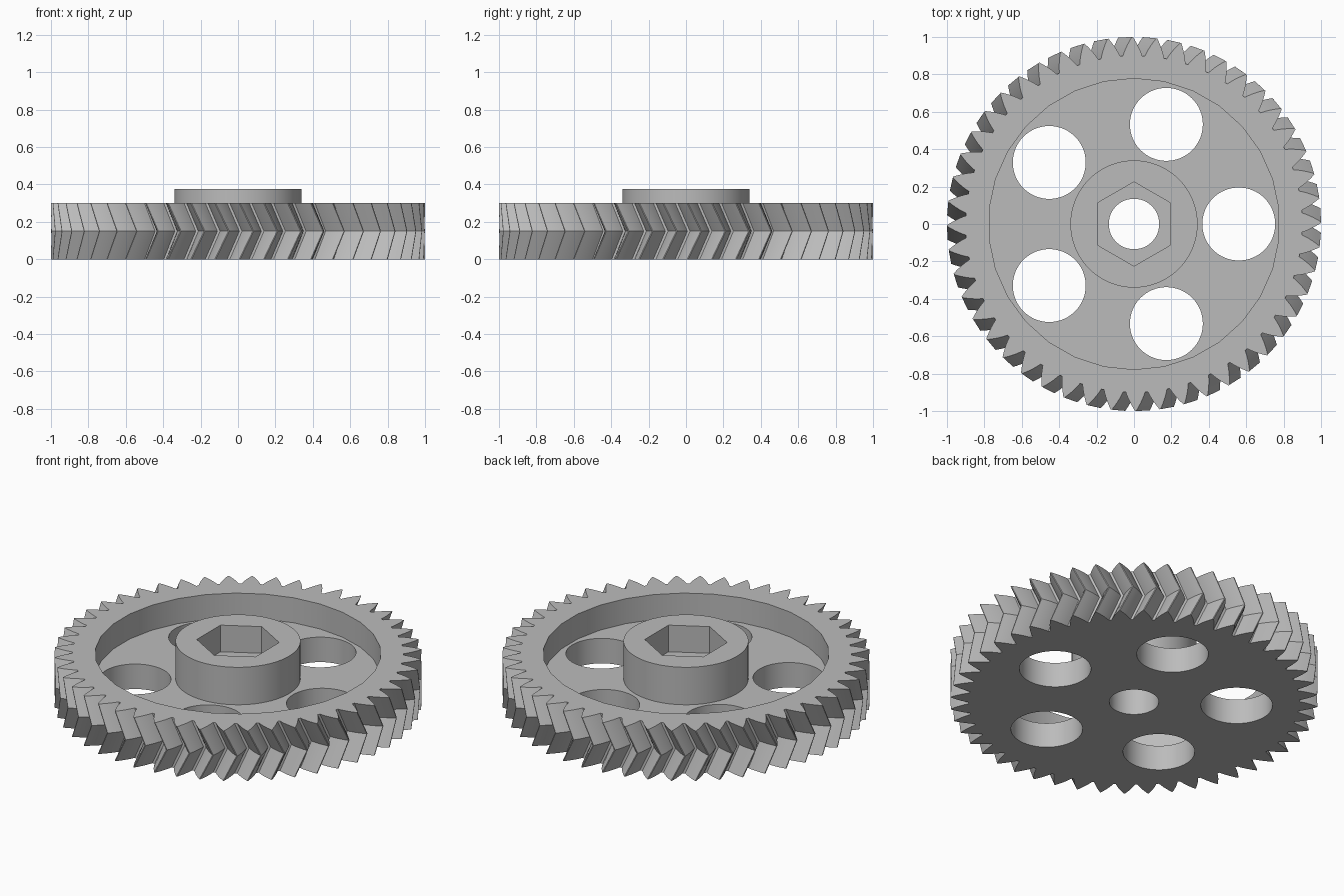
import bpy, bmesh, math
from mathutils import Matrix

if "Cube" in bpy.data.objects:
    bpy.data.objects.remove(bpy.data.objects["Cube"])

TEETH = 48
PITCH = 2 * math.pi / TEETH
TWIST = math.radians(200 / TEETH)
PHASE = math.radians(0.5)
GEAR_H, WEB_H, BOSS_H, POCKET_Z = 0.3, 0.15, 0.375, 0.215
ROOT_R, TIP_R, BASE_R = 0.9, 1.0, 0.84

grey = bpy.data.materials.new("plain grey")
grey.use_nodes = True
colour = (0.5, 0.5, 0.5, 1)
grey.diffuse_color = colour
grey.node_tree.nodes["Principled BSDF"].inputs["Base Color"].default_value = colour


def make_object(name, bm):
    bmesh.ops.recalc_face_normals(bm, faces=bm.faces)
    mesh = bpy.data.meshes.new(name)
    bm.to_mesh(mesh)
    bm.free()
    mesh.materials.append(grey)
    ob = bpy.data.objects.new(name, mesh)
    bpy.context.collection.objects.link(ob)
    return ob


def cylinder(name, radius, z0, z1, sides, x=0, y=0, turn=0):
    bm = bmesh.new()
    bmesh.ops.create_cone(bm, cap_ends=True, segments=sides, radius1=radius,
                          radius2=radius, depth=z1 - z0,
                          matrix=Matrix.Translation((x, y, (z0 + z1) / 2))
                          @ Matrix.Rotation(turn, 4, "Z"))
    return make_object(name, bm)


def combine(target, tool, operation):
    mod = target.modifiers.new(operation.lower(), "BOOLEAN")
    mod.operation, mod.object, mod.solver = operation, tool, "EXACT"
    bpy.context.view_layer.objects.active = target
    bpy.ops.object.modifier_apply(modifier=mod.name)
    bpy.data.objects.remove(tool)


def involute(radius):
    t = math.sqrt((radius / BASE_R) ** 2 - 1)
    return t - math.atan(t)


def tooth_outline():
    # Each tooth narrows from root to tip along an involute flank
    steps = 5
    radii = [ROOT_R + (TIP_R - ROOT_R) * i / steps for i in range(steps + 1)]
    half = [PITCH / 4 + involute(0.95) - involute(r) for r in radii]
    half = [min(h, PITCH * 0.46) for h in half]
    flank = list(zip(radii, half))
    one = [(r, -h) for r, h in flank] + [(r, h) for r, h in reversed(flank)]
    return [(r, a + i * PITCH) for i in range(TEETH) for r, a in one]


# Herringbone toothed disc: bottom, middle and top outlines joined by flanks
bm = bmesh.new()
rings = []
for z, turn in ((0, 0), (GEAR_H / 2, TWIST), (GEAR_H, 0)):
    rings.append([bm.verts.new((r * math.cos(a + turn + PHASE),
                                r * math.sin(a + turn + PHASE), z))
                  for r, a in tooth_outline()])
for low, high in zip(rings, rings[1:]):
    for i in range(len(low)):
        bm.faces.new((low[i - 1], low[i], high[i], high[i - 1]))
bm.faces.new(rings[0][::-1])
bm.faces.new(rings[-1])
gear = make_object("herringbone_gear", bm)

# Recessed web inside the rim, then the raised hub
combine(gear, cylinder("recess", 0.778, WEB_H, 0.5, 30), "DIFFERENCE")
combine(gear, cylinder("hub", 0.34, WEB_H - 0.05, BOSS_H, 64), "UNION")

# Five lightening holes
for i in range(5):
    a = i * math.tau / 5
    combine(gear, cylinder("web_hole", 0.195, -0.1, 0.5, 64,
                           0.56 * math.cos(a), 0.56 * math.sin(a)), "DIFFERENCE")

# Shaft bore and hexagonal nut pocket
combine(gear, cylinder("bore", 0.135, -0.1, 0.5, 48), "DIFFERENCE")
combine(gear, cylinder("nut_pocket", 0.225, POCKET_Z, 0.5, 6), "DIFFERENCE")

bpy.ops.object.select_all(action="DESELECT")
gear.select_set(True)
bpy.context.view_layer.objects.active = gear
bpy.ops.object.shade_smooth_by_angle(angle=math.radians(20))
